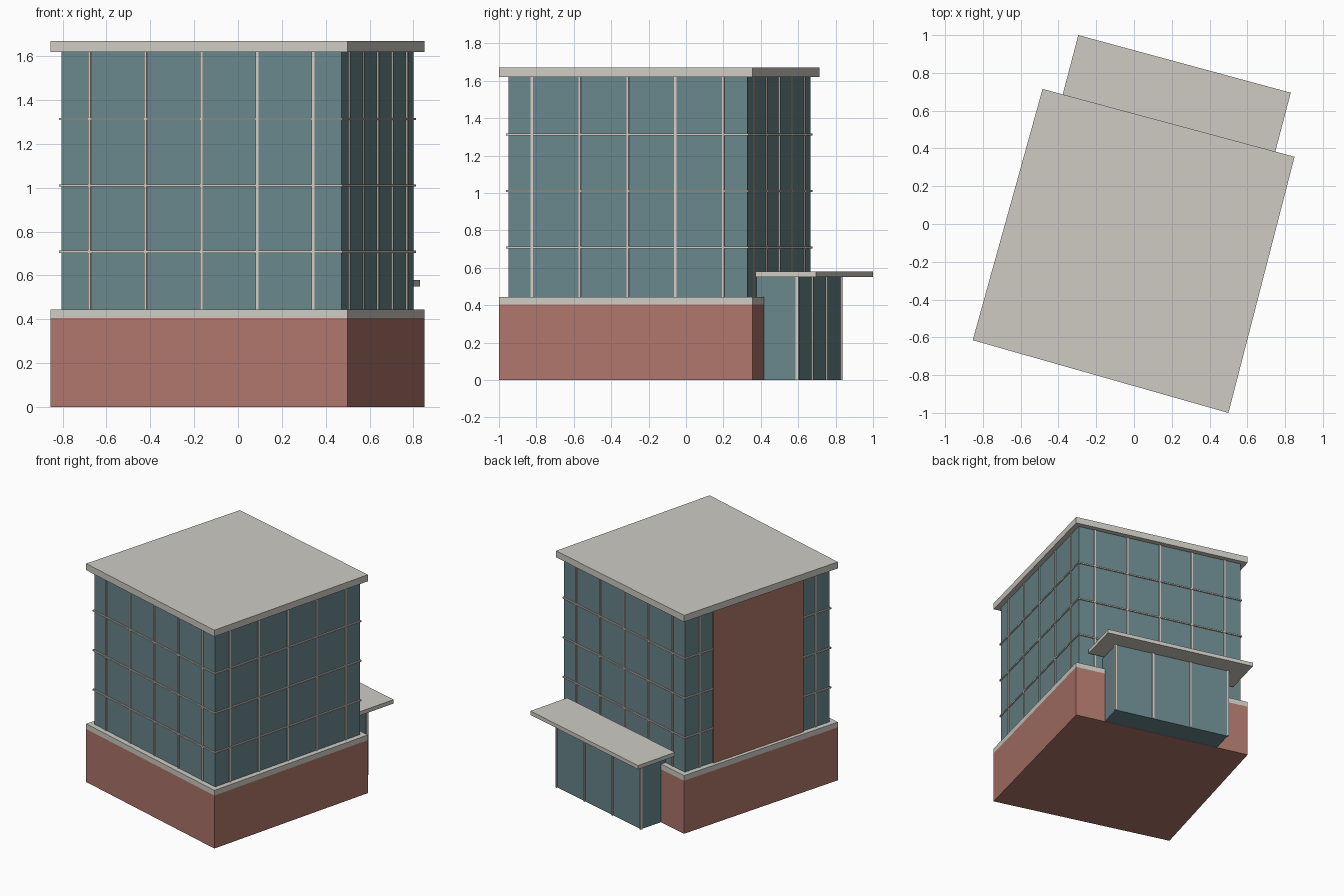
import bpy, bmesh
from mathutils import Vector

if "Cube" in bpy.data.objects:
    bpy.data.objects.remove(bpy.data.objects["Cube"])


def material(name, rgb):
    m = bpy.data.materials.new(name)
    m.diffuse_color = (*rgb, 1)
    m.use_nodes = True
    m.node_tree.nodes["Principled BSDF"].inputs["Base Color"].default_value = m.diffuse_color
    return m


BRICK = material("brick", (0.42, 0.18, 0.145))
GLASS = material("glass", (0.14, 0.24, 0.26))
STONE = material("stone", (0.62, 0.60, 0.55))
FRAME = material("frame", (0.66, 0.60, 0.54))


def make_object(name, bm, mat):
    bmesh.ops.recalc_face_normals(bm, faces=bm.faces)
    me = bpy.data.meshes.new(name)
    bm.to_mesh(me)
    bm.free()
    me.materials.append(mat)
    ob = bpy.data.objects.new(name, me)
    bpy.context.collection.objects.link(ob)


def add_prism(bm, pts, z0, z1):
    low = [bm.verts.new((p[0], p[1], z0)) for p in pts]
    high = [bm.verts.new((p[0], p[1], z1)) for p in pts]
    bm.faces.new(low[::-1])
    bm.faces.new(high)
    n = len(pts)
    for i in range(n):
        j = (i + 1) % n
        bm.faces.new((low[i], low[j], high[j], high[i]))


def slab(name, pts, z0, z1, mat):
    bm = bmesh.new()
    add_prism(bm, pts, z0, z1)
    make_object(name, bm, mat)


def inset(pts, d):
    out = []
    for i, p in enumerate(pts):
        a = (pts[i - 1] - p).normalized()
        b = (pts[(i + 1) % len(pts)] - p).normalized()
        out.append(p + (a + b) * d)
    return out


def add_strip(bm, a, b, t0, t1, z0, z1, proud, ext=0.0):
    """Box lying on wall a-b between fractions t0 and t1, standing proud of it."""
    u = (b - a).normalized()
    n = Vector((u.y, -u.x))
    p, q = a.lerp(b, t0) - u * ext, a.lerp(b, t1) + u * ext
    add_prism(bm, [p - n * 0.01, p + n * proud, q + n * proud, q - n * 0.01], z0, z1)


# footprint, counter-clockwise from the left corner
plot = [Vector(p) for p in ((-0.854, -0.615), (0.5, -1.0), (0.85, 0.356), (-0.484, 0.715))]
tower = inset(plot, 0.04)

# main masses
slab("brick_base", plot, 0, 0.405, BRICK)
slab("base_coping", plot, 0.405, 0.445, STONE)
slab("glass_tower", tower, 0.445, 1.62, GLASS)
slab("roof_slab", plot, 1.62, 1.67, STONE)

# curtain wall mullions and floor rails
mull, rails = bmesh.new(), bmesh.new()
for i in range(4):
    a, b = tower[i], tower[(i + 1) % 4]
    for k in range(5):
        t = (k + 0.5) / 5
        if i == 3 and 0 < k < 4:
            continue  # brick panel covers these
        add_strip(mull, a, b, t, t, 0.445, 1.62, 0.007, 0.006)
    for z in (0.708, 1.01, 1.313):
        add_strip(rails, a, b, 0, 1, z - 0.005, z + 0.005, 0.009, 0.009)
make_object("tower_mullions", mull, FRAME)
make_object("floor_rails", rails, FRAME)

# brick panel on the left side
bm = bmesh.new()
add_strip(bm, tower[3], tower[0], 0.19, 0.81, 0.445, 1.62, 0.012)
make_object("brick_panel", bm, BRICK)

# glazed entrance at the back
e1, e2, back = Vector((0.675, 0.596)), Vector((-0.198, 0.828)), Vector((0.065, 0.242))
slab("entrance_glass", [e1 - back, e1, e2, e2 - back], 0.001, 0.55, GLASS)
bm = bmesh.new()
for k in range(4):
    add_strip(bm, e1, e2, k / 3, k / 3, 0.001, 0.55, 0.008, 0.007)
make_object("entrance_mullions", bm, FRAME)

# entrance canopy
slab("entrance_canopy", [(0.745, 0.372), (0.83, 0.695), (-0.295, 1.0), (-0.38, 0.675)],
     0.55, 0.58, STONE)
